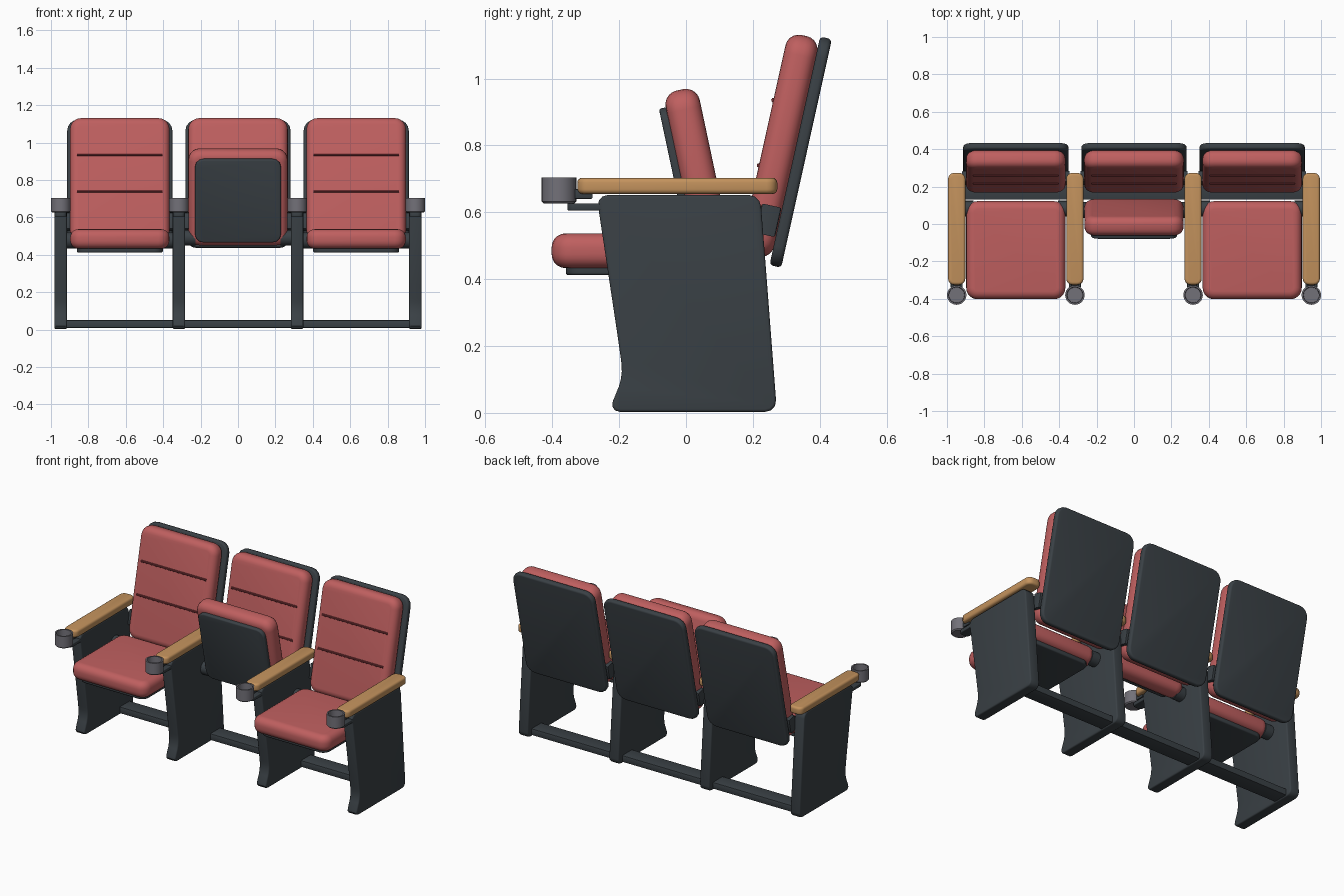
import bpy, bmesh
from math import radians, pi
from mathutils import Matrix, Vector

if "Cube" in bpy.data.objects:
    bpy.data.objects.remove(bpy.data.objects["Cube"], do_unlink=True)


def material(name, rgb):
    m = bpy.data.materials.new(name)
    m.use_nodes = True
    m.diffuse_color = (*rgb, 1)
    bsdf = next(n for n in m.node_tree.nodes if n.type == 'BSDF_PRINCIPLED')
    bsdf.inputs["Base Color"].default_value = (*rgb, 1)
    bsdf.inputs["Roughness"].default_value = 0.7
    return m


RED = material("red fabric", (0.52, 0.115, 0.115))
DARK_RED = material("dark red piping", (0.2, 0.035, 0.04))
CHARCOAL = material("charcoal", (0.042, 0.052, 0.06))
WOOD = material("light wood", (0.55, 0.29, 0.11))
GREY = material("grey plastic", (0.17, 0.165, 0.19))


def finish(bm, name, mat, matrix):
    bmesh.ops.recalc_face_normals(bm, faces=bm.faces)
    me = bpy.data.meshes.new(name)
    bm.to_mesh(me)
    bm.free()
    me.materials.append(mat)
    ob = bpy.data.objects.new(name, me)
    ob.matrix_world = matrix
    bpy.context.collection.objects.link(ob)
    bpy.ops.object.select_all(action='DESELECT')
    ob.select_set(True)
    bpy.context.view_layer.objects.active = ob
    bpy.ops.object.shade_smooth_by_angle(angle=radians(35))
    return ob


def prism(name, outline, thick, corner, edge, mat, matrix, segs=4):
    """Extrude an outline along local z, round its corners, then its rims."""
    bm = bmesh.new()
    face = bm.faces.new([bm.verts.new((x, y, -thick / 2)) for x, y in outline])
    ext = bmesh.ops.extrude_face_region(bm, geom=[face])
    top = [v for v in ext["geom"] if isinstance(v, bmesh.types.BMVert)]
    bmesh.ops.translate(bm, verts=top, vec=(0, 0, thick))

    def upright(e):
        return abs(e.verts[0].co.z - e.verts[1].co.z) > thick / 2

    if corner:
        bmesh.ops.bevel(bm, geom=[e for e in bm.edges if upright(e)], offset=corner,
                        segments=segs, profile=0.5, affect='EDGES')
    if edge:
        bmesh.ops.bevel(bm, geom=[e for e in bm.edges if not upright(e)], offset=edge,
                        segments=segs, profile=0.5, affect='EDGES')
    return finish(bm, name, mat, matrix)


def slab(name, w, l, thick, corner, edge, mat, matrix, segs=4):
    x, y = w / 2, l / 2
    return prism(name, [(-x, -y), (x, -y), (x, y), (-x, y)],
                 thick, corner, edge, mat, matrix, segs)


def rod(name, radius, length, mat, matrix, sides=16):
    """Cylinder lying along local x."""
    bm = bmesh.new()
    bmesh.ops.create_cone(bm, cap_ends=True, segments=sides, radius1=radius, radius2=radius,
                          depth=length, matrix=Matrix.Rotation(pi / 2, 4, 'Y'))
    return finish(bm, name, mat, matrix)


def lathe(name, profile, mat, matrix, steps=28):
    bm = bmesh.new()
    vs = [bm.verts.new((r, 0, z)) for r, z in profile]
    es = [bm.edges.new(p) for p in zip(vs, vs[1:])]
    bmesh.ops.spin(bm, geom=vs + es, cent=(0, 0, 0), axis=(0, 0, 1),
                   angle=2 * pi, steps=steps, use_duplicate=False)
    bmesh.ops.remove_doubles(bm, verts=bm.verts, dist=0.0005)
    return finish(bm, name, mat, matrix)


def at(x, y, z):
    return Matrix.Translation((x, y, z))


def tilted(x, y, z, degrees):
    return at(x, y, z) @ Matrix.Rotation(radians(degrees), 4, 'X')


PITCH = 0.632

# Side panels, with armrest and cup holder on each
PANEL = [(-0.268, 0.652), (0.222, 0.652), (0.272, 0.003), (-0.232, 0.003),
         (-0.188, 0.11), (-0.2, 0.2)]
SIDEWAYS = Matrix(((0, 0, 1, 0), (1, 0, 0, 0), (0, 1, 0, 0), (0, 0, 0, 1)))
CUP = [(0, 0), (0.046, 0), (0.052, 0.006), (0.052, 0.077), (0.043, 0.077),
       (0.041, 0.012), (0, 0.012)]
for i in range(4):
    x = (i - 1.5) * PITCH
    prism(f"side_panel_{i}", PANEL, 0.066, 0.035, 0.008, CHARCOAL, at(x, 0, 0) @ SIDEWAYS, 3)
    slab(f"armrest_{i}", 0.092, 0.598, 0.048, 0.032, 0.014, WOOD, at(x, -0.026, 0.679))
    lathe(f"cup_holder_{i}", CUP, GREY, at(x, -0.38, 0.627))
    slab(f"cup_bracket_{i}", 0.064, 0.13, 0.022, 0.02, 0.004, CHARCOAL, at(x, -0.29, 0.616), 3)
    slab(f"cup_neck_{i}", 0.04, 0.06, 0.03, 0, 0.004, CHARCOAL, at(x, -0.31, 0.655), 2)

# Floor rail joining the panels
slab("floor_rail", 3 * PITCH, 0.1, 0.042, 0, 0.006, CHARCOAL, at(0, 0.18, 0.03), 2)


def seat(tag, frame):
    slab(f"seat_cushion_{tag}", 0.53, 0.524, 0.104, 0.06, 0.042, RED, frame, 5)
    slab(f"seat_pan_{tag}", 0.46, 0.455, 0.04, 0.045, 0.008, CHARCOAL,
         frame @ at(0, 0.008, -0.053), 3)
    for side, label in ((1, "left"), (-1, "right")):
        rod(f"seat_hinge_{label}_{tag}", 0.043, 0.06, CHARCOAL,
            frame @ at(side * 0.257, 0.222, -0.008))


def backrest(tag, x):
    frame = tilted(x, 0.343, 0.78, 77.5)
    slab(f"back_shell_{tag}", 0.562, 0.7, 0.036, 0.06, 0.012, CHARCOAL, frame, 4)
    slab(f"back_cushion_{tag}", 0.532, 0.675, 0.097, 0.06, 0.04, RED,
         frame @ at(0, 0.005, 0.065), 5)
    for n, y in enumerate((0.134, -0.066)):
        rod(f"back_piping_{tag}_{n}", 0.007, 0.455, DARK_RED, frame @ at(0, y, 0.113), 8)
    for side, label in ((1, "left"), (-1, "right")):
        slab(f"back_bracket_{label}_{tag}", 0.03, 0.09, 0.06, 0, 0.006, CHARCOAL,
             frame @ at(side * 0.272, -0.22, 0.05), 2)


# Outer seats are down, the middle one is folded up
for i, tag in enumerate(("right", "middle", "left")):
    x = (i - 1) * PITCH
    backrest(tag, x)
    if tag == "middle":
        seat(tag, tilted(x, 0.036, 0.71, -78))
    else:
        seat(tag, at(x, -0.14, 0.485))
